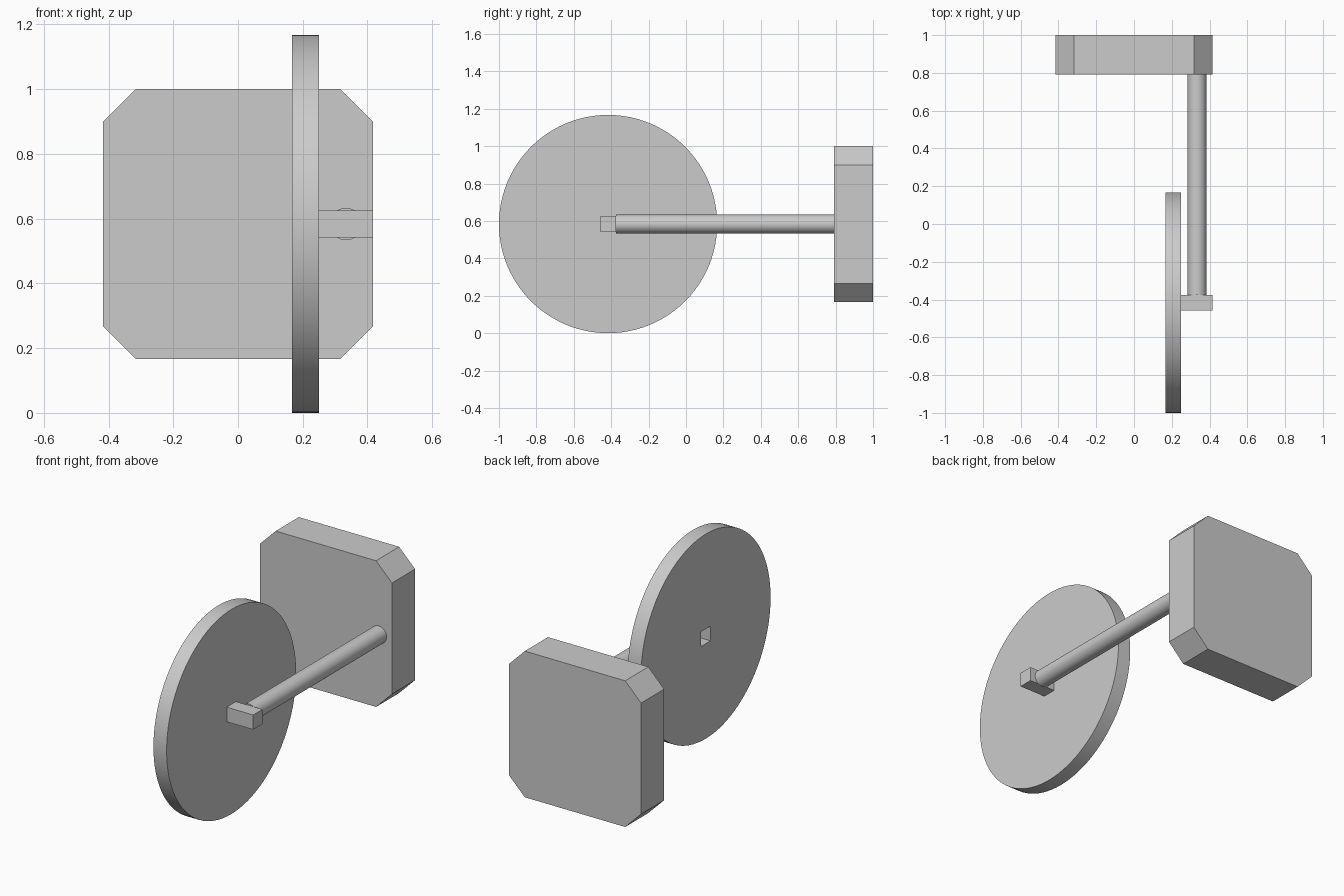
import bpy
import bmesh
from math import pi, radians

cube = bpy.data.objects.get("Cube")
if cube:
    bpy.data.objects.remove(cube, do_unlink=True)

U = 1 / 12            # base unit of the design
AXLE_Y = -5 * U       # disc centre
AXLE_Z = 7 * U


def box(name, center, size):
    bpy.ops.mesh.primitive_cube_add(size=1, location=center)
    obj = bpy.context.object
    obj.name = name
    obj.scale = size
    bpy.ops.object.transform_apply(location=False, rotation=False, scale=True)
    return obj


def cylinder(name, center, radius, length, rotation, sides):
    bpy.ops.mesh.primitive_cylinder_add(
        vertices=sides, radius=radius, depth=length,
        location=center, rotation=rotation)
    obj = bpy.context.object
    obj.name = name
    return obj


def smooth(obj):
    bpy.ops.object.select_all(action="DESELECT")
    obj.select_set(True)
    bpy.context.view_layer.objects.active = obj
    bpy.ops.object.shade_smooth_by_angle(angle=radians(30))


# Back plate with its four corners cut off
plate = box("back_plate", (0, 1 - 1.25 * U, AXLE_Z), (10 * U, 2.5 * U, 10 * U))
bm = bmesh.new()
bm.from_mesh(plate.data)
corners = [e for e in bm.edges
           if abs((e.verts[0].co - e.verts[1].co).normalized().y) > 0.9]
bmesh.ops.bevel(bm, geom=corners, offset=0.1, segments=1, affect="EDGES")
bm.to_mesh(plate.data)
bm.free()

# Upright disc with a square socket through its centre
disc = cylinder("disc", (2.5 * U, AXLE_Y, AXLE_Z), 7 * U, U, (0, pi / 2, 0), 96)
cutter = box("socket_cutter", (2.5 * U, AXLE_Y, AXLE_Z), (2 * U, U, U))
cutter.hide_render = True
socket = disc.modifiers.new("socket", "BOOLEAN")
socket.operation = "DIFFERENCE"
socket.solver = "EXACT"
socket.object = cutter
bpy.context.view_layer.objects.active = disc
bpy.ops.object.modifier_apply(modifier=socket.name)
bpy.data.objects.remove(cutter, do_unlink=True)
smooth(disc)

# Square peg on the side of the disc
box("peg", (4 * U, AXLE_Y, AXLE_Z), (2 * U, U, U))

# Round rod joining the peg to the plate
rod_start = AXLE_Y + U / 2
rod_end = 1 - 2.5 * U
rod = cylinder("rod", (4 * U, (rod_start + rod_end) / 2, AXLE_Z), 0.05,
               rod_end - rod_start, (pi / 2, 0, 0), 32)
smooth(rod)
